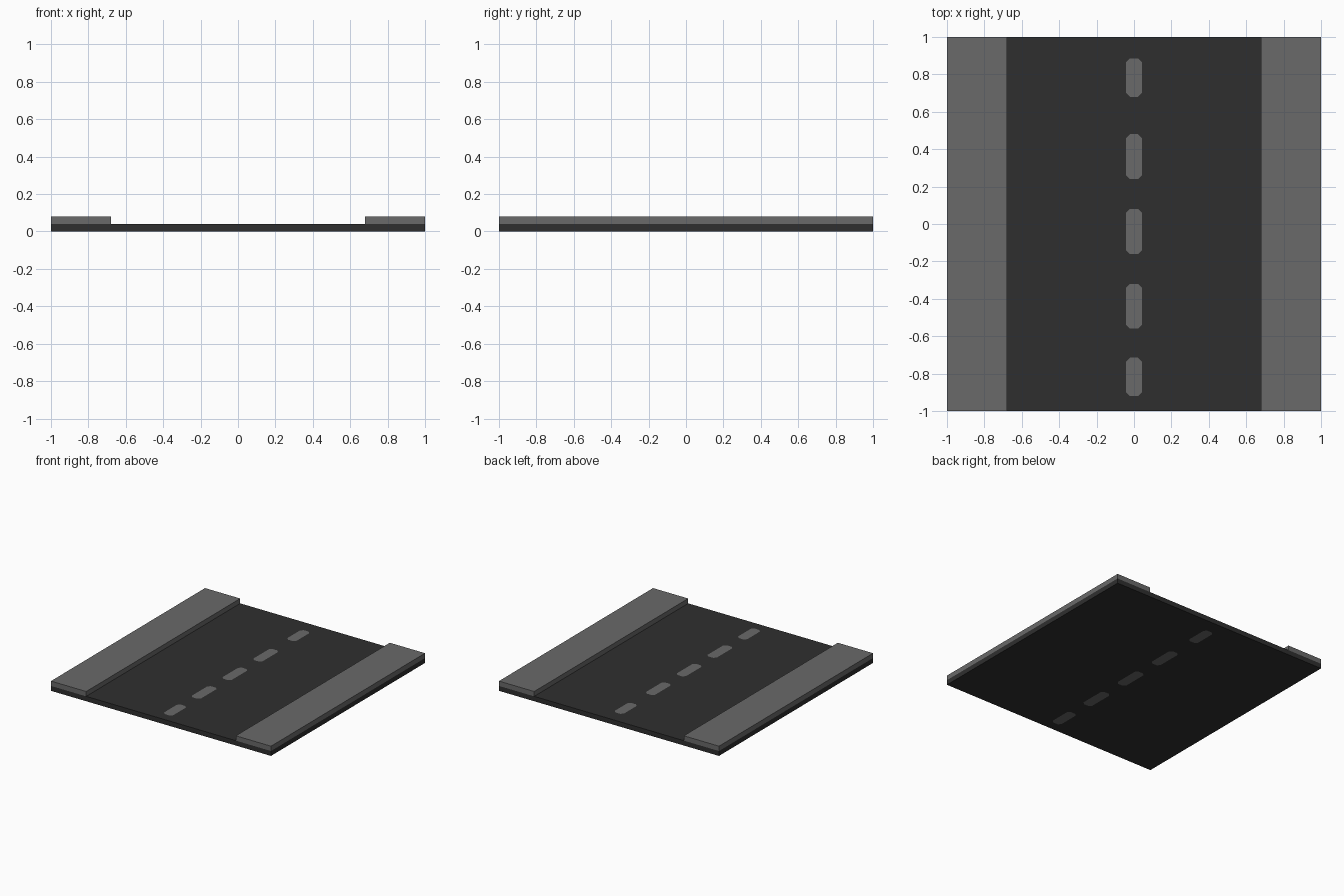
import bpy, bmesh

if "Cube" in bpy.data.objects:
    bpy.data.objects.remove(bpy.data.objects["Cube"])

ROAD_T = 0.04   # road slab thickness
KERB_X = 0.68   # inner edge of the pavements


def material(name, value):
    m = bpy.data.materials.new(name)
    m.diffuse_color = (value, value, value, 1)
    m.use_nodes = True
    m.node_tree.nodes["Principled BSDF"].inputs["Base Color"].default_value = m.diffuse_color
    return m


asphalt = material("dark asphalt", 0.028)
concrete = material("grey concrete", 0.142)


def make_object(name, bm, mat):
    bmesh.ops.recalc_face_normals(bm, faces=bm.faces)
    me = bpy.data.meshes.new(name)
    bm.to_mesh(me)
    bm.free()
    me.materials.append(mat)
    ob = bpy.data.objects.new(name, me)
    bpy.context.collection.objects.link(ob)
    return ob


def add_prism(bm, outline, z0, z1):
    base = bm.faces.new([bm.verts.new((x, y, z0)) for x, y in outline])
    ext = bmesh.ops.extrude_face_region(bm, geom=[base], use_keep_orig=True)
    for v in ext["geom"]:
        if isinstance(v, bmesh.types.BMVert):
            v.co.z = z1


def rect(x0, x1, y0, y1):
    return [(x0, y0), (x1, y0), (x1, y1), (x0, y1)]


def cut_corner_rect(x0, x1, y0, y1, c):
    return [(x0 + c, y0), (x1 - c, y0), (x1, y0 + c), (x1, y1 - c),
            (x1 - c, y1), (x0 + c, y1), (x0, y1 - c), (x0, y0 + c)]


# Centre line dashes, running through the full slab
bm = bmesh.new()
for y0, y1 in ((-0.92, -0.715), (-0.56, -0.32), (-0.16, 0.08),
               (0.24, 0.48), (0.68, 0.885)):
    add_prism(bm, cut_corner_rect(-0.042, 0.042, y0, y1, 0.02), 0, ROAD_T)
dashes = make_object("centre_line_dashes", bm, concrete)

# Road slab, with openings that the dashes fill flush
bm = bmesh.new()
add_prism(bm, rect(-1, 1, -1, 1), 0, ROAD_T)
road = make_object("road_slab", bm, asphalt)

bm = bmesh.new()
for y0, y1 in ((-0.92, -0.715), (-0.56, -0.32), (-0.16, 0.08),
               (0.24, 0.48), (0.68, 0.885)):
    add_prism(bm, cut_corner_rect(-0.042, 0.042, y0, y1, 0.02), -0.1, 0.1)
cutter = make_object("dash_cutter", bm, asphalt)
cutter.hide_render = True
cutter.hide_viewport = True

cut = road.modifiers.new("dash openings", "BOOLEAN")
cut.operation = "DIFFERENCE"
cut.solver = "EXACT"
cut.object = cutter

# Raised pavements on both sides
for name, s in (("left_pavement", -1), ("right_pavement", 1)):
    bm = bmesh.new()
    x0, x1 = sorted((s * KERB_X, s * 1.0))
    add_prism(bm, rect(x0, x1, -1, 1), ROAD_T, 0.08)
    make_object(name, bm, concrete)
